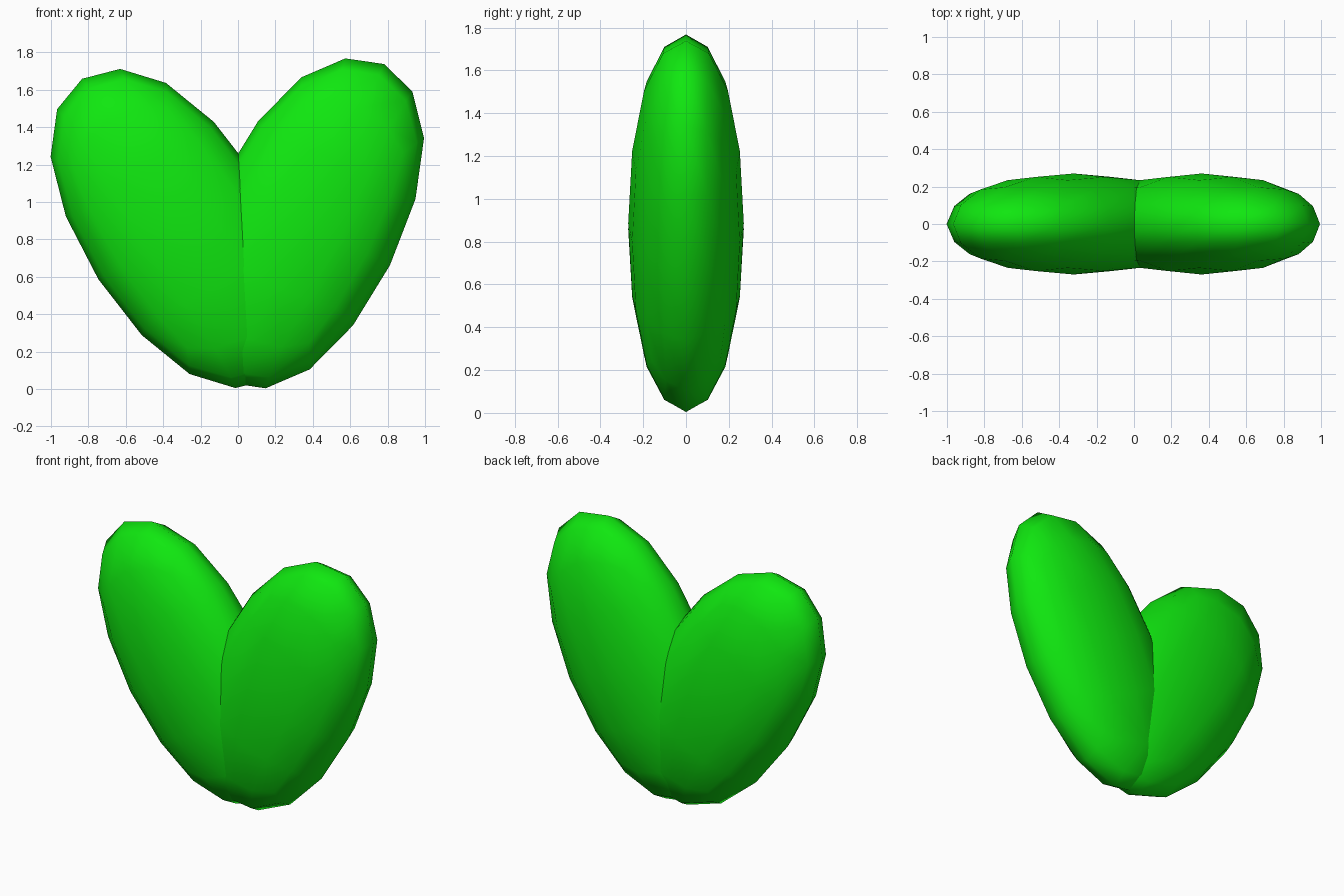
import bpy
from math import radians

if "Cube" in bpy.data.objects:
    bpy.data.objects.remove(bpy.data.objects["Cube"])

green = bpy.data.materials.new("green")
green.diffuse_color = (0.005, 0.8, 0.005, 1)
green.use_nodes = True
green.node_tree.nodes["Principled BSDF"].inputs["Base Color"].default_value = green.diffuse_color

# Size of the lobe's half-axes: width, depth, length
HALF = (0.504, 0.27, 0.95)


def lobe(name, x, z, tilt):
    """Rounded cube, stretched and leaned outwards."""
    bpy.ops.mesh.primitive_cube_add(size=2)
    ob = bpy.context.object
    ob.name = name
    sub = ob.modifiers.new("round", 'SUBSURF')
    sub.levels = sub.render_levels = 2
    bpy.ops.object.modifier_apply(modifier=sub.name)
    # Normalise the rounded cube to the wanted half-axes
    reach = max(v.co.z for v in ob.data.vertices)
    for v in ob.data.vertices:
        v.co = [c * h / reach for c, h in zip(v.co, HALF)]
    ob.location = (x, 0, z)
    ob.rotation_euler = (0, radians(tilt), 0)
    bpy.ops.object.shade_smooth()
    ob.data.materials.append(green)
    return ob


# Two overlapping lobes form the heart
lobe("right_lobe", 0.361, 0.886, 26.3)
lobe("left_lobe", -0.322, 0.8585, -32.6)
